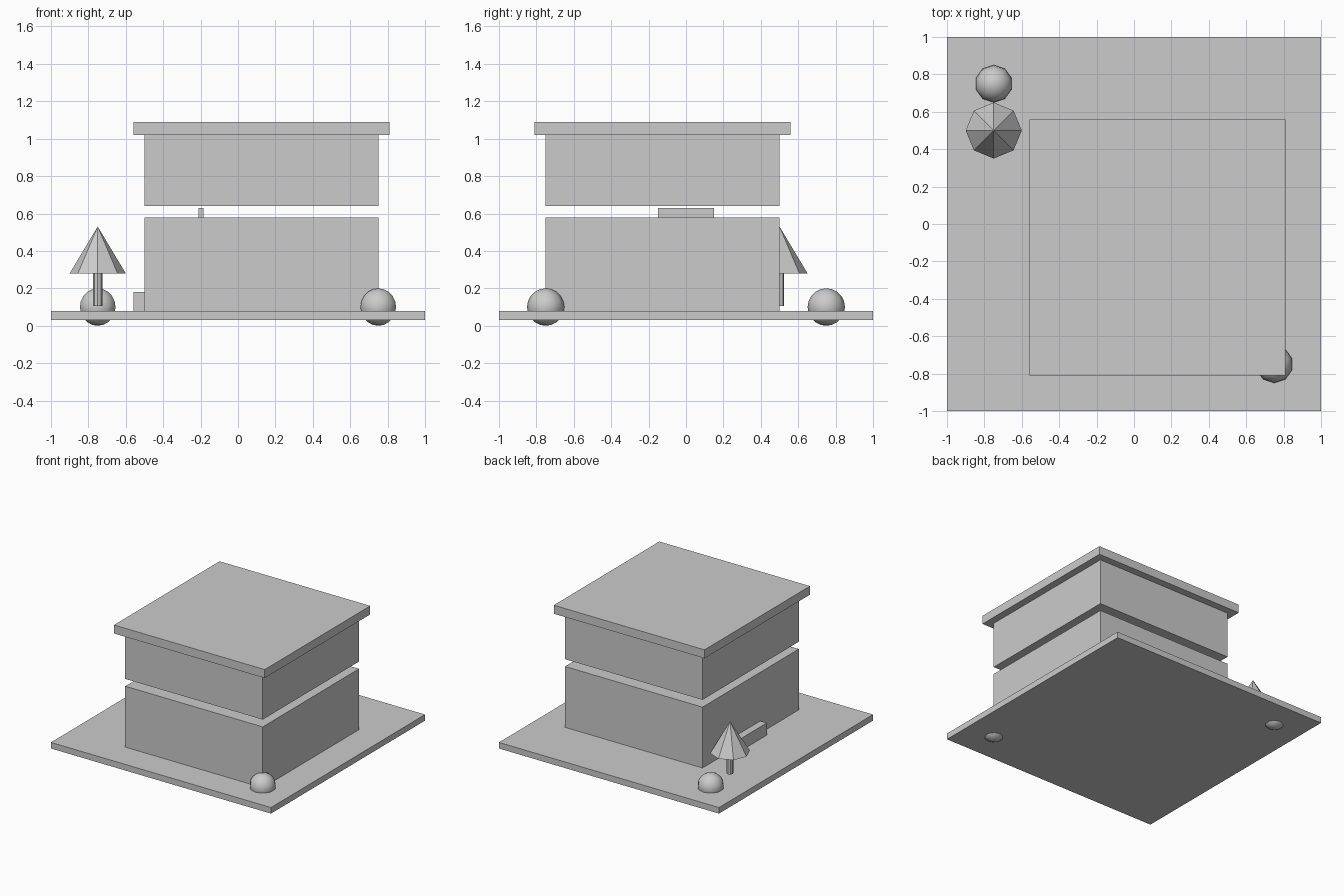
import bpy

cube = bpy.data.objects.get("Cube")
if cube:
    bpy.data.objects.remove(cube, do_unlink=True)

GREY = (0.6, 0.6, 0.6, 1.0)
grey = bpy.data.materials.new("plain_grey")
grey.use_nodes = True
grey.diffuse_color = GREY
grey.node_tree.nodes["Principled BSDF"].inputs["Base Color"].default_value = GREY


def finish(name):
    obj = bpy.context.object
    obj.name = name
    obj.data.name = name
    obj.data.materials.append(grey)
    return obj


def box(name, x, y, z):
    """Box from its (min, max) range on each axis."""
    ranges = (x, y, z)
    bpy.ops.mesh.primitive_cube_add(size=1, location=[(a + b) / 2 for a, b in ranges])
    bpy.context.object.scale = [b - a for a, b in ranges]
    bpy.ops.object.transform_apply(location=False, rotation=False, scale=True)
    return finish(name)


def cone(name, x, y, z, radius, top_radius):
    """Eight-sided cone or cylinder standing over z = (min, max)."""
    bpy.ops.mesh.primitive_cone_add(vertices=8, radius1=radius, radius2=top_radius,
                                    depth=z[1] - z[0], location=(x, y, sum(z) / 2))
    return finish(name)


def bush(name, x, y):
    bpy.ops.mesh.primitive_uv_sphere_add(segments=10, ring_count=10, radius=0.1,
                                         location=(x, y, 0.1))
    bpy.ops.object.shade_smooth()
    return finish(name)


# Ground slab
box("ground_slab", (-1, 1), (-1, 1), (0.03, 0.08))

# House: two storeys with a gap between them, and an overhanging flat roof
WALL_X, WALL_Y = (-0.5, 0.75), (-0.75, 0.5)
box("lower_storey", WALL_X, WALL_Y, (0.08, 0.58))
box("upper_storey", WALL_X, WALL_Y, (0.64, 1.02))
box("flat_roof", (-0.56, 0.81), (-0.81, 0.56), (1.02, 1.09))

# Small panel standing in the gap, and the doorstep on the side wall
box("gap_panel", (-0.21, -0.185), (-0.15, 0.15), (0.58, 0.63))
box("doorstep", (-0.56, -0.5), (-0.25, 0.25), (0.08, 0.18))

# Tree
cone("tree_trunk", -0.75, 0.5, (0.105, 0.35), 0.025, 0.025)
cone("tree_crown", -0.75, 0.5, (0.28, 0.53), 0.15, 0)

# Round bushes at opposite corners
bush("front_bush", 0.75, -0.75)
bush("back_bush", -0.75, 0.75)
